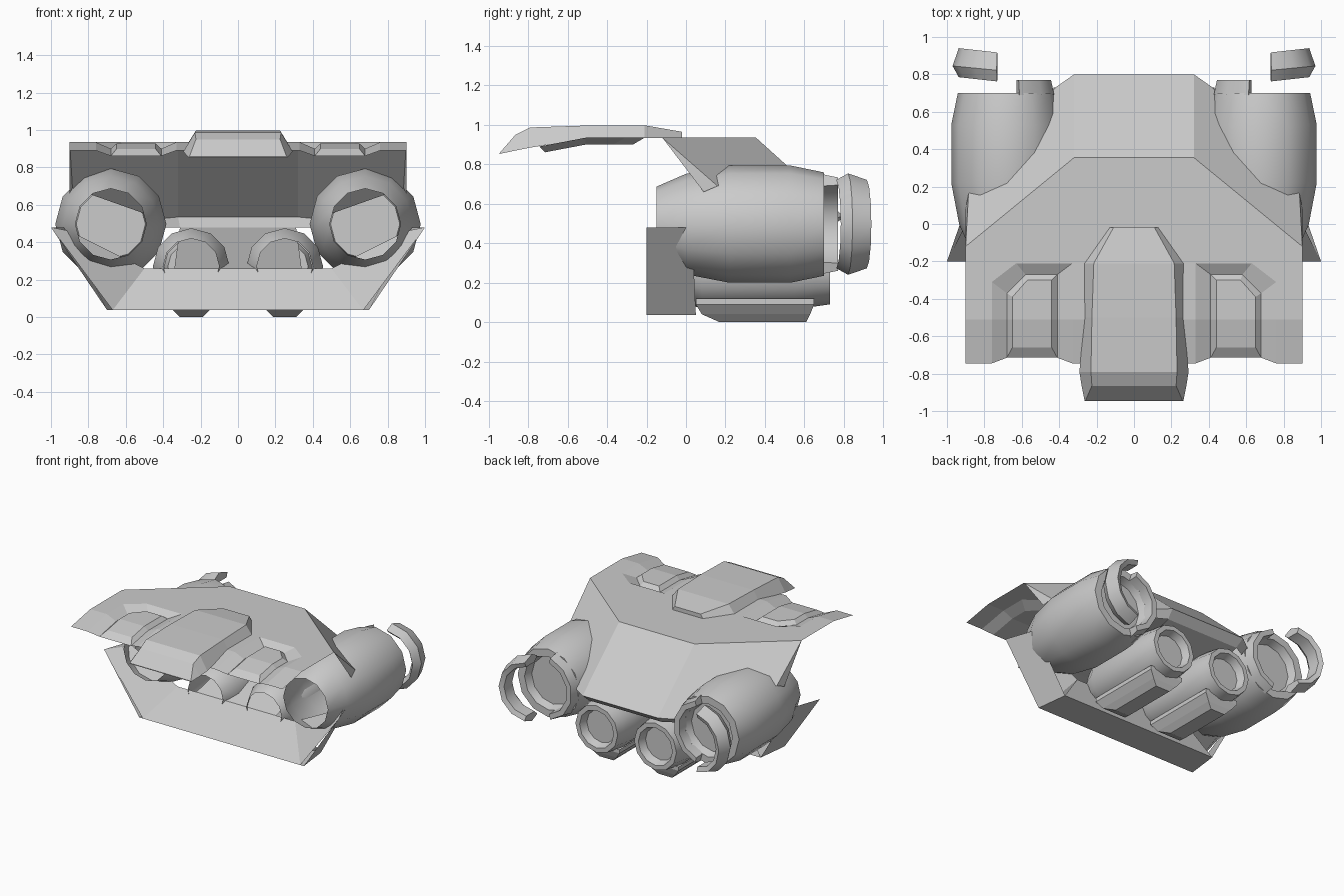
import bpy, bmesh, math
from mathutils import Vector

if "Cube" in bpy.data.objects:
    bpy.data.objects.remove(bpy.data.objects["Cube"])


def finish(name, bm, mirror=True, smooth=False):
    bmesh.ops.remove_doubles(bm, verts=bm.verts, dist=0.001)
    bmesh.ops.recalc_face_normals(bm, faces=bm.faces)
    me = bpy.data.meshes.new(name)
    bm.to_mesh(me)
    bm.free()
    ob = bpy.data.objects.new(name, me)
    bpy.context.collection.objects.link(ob)
    if mirror:
        mod = ob.modifiers.new("mirror", 'MIRROR')
        mod.use_clip = True
    if smooth:
        bpy.ops.object.select_all(action='DESELECT')
        ob.select_set(True)
        bpy.context.view_layer.objects.active = ob
        bpy.ops.object.shade_smooth_by_angle(angle=math.radians(33))
    return ob


def face(bm, pts):
    return bm.faces.new([bm.verts.new(p) for p in pts])


def bridge(bm, a, b, closed=False):
    n = len(a)
    for i in range(n if closed else n - 1):
        j = (i + 1) % n
        face(bm, [a[i], a[j], b[j], b[i]])


def at(pts, z):
    return [(x, y, z) for x, y in pts]


def droop(bm):
    """Fold the nose of the deck downwards ahead of y = -0.51."""
    bmesh.ops.remove_doubles(bm, verts=bm.verts, dist=0.001)
    bmesh.ops.bisect_plane(bm, geom=bm.verts[:] + bm.edges[:] + bm.faces[:],
                           plane_co=(0, -0.51, 0), plane_no=(0, 1, 0))
    for v in bm.verts:
        v.co.z -= max(0, -0.51 - v.co.y) * 0.19


def revolve(name, profile, cx, cz, a0=0, a1=360, steps=12, closed=False,
            cap=False, shift=0.0):
    """Sweep (y, radius) points around a y-axis; 0 degrees is outboard."""
    bm = bmesh.new()
    full = a1 - a0 == 360
    rings = []
    for i in range(steps + 1):
        a = math.radians(a0 + (a1 - a0) * i / steps)
        rings.append([(cx + r * math.cos(a), y + shift * math.cos(a),
                       cz + r * math.sin(a)) for y, r in profile])
    for a, b in zip(rings, rings[1:]):
        bridge(bm, a, b, closed)
    if cap:
        face(bm, [r[-1] for r in rings[:-1]])
    if closed and not full:
        face(bm, rings[0])
        face(bm, rings[-1])
    return finish(name, bm, smooth=True)


# Upper deck with sunken channels
Z = 0.935
rim = [(.33, -.745), (.33, -.21), (.63, -.21), (.76, -.31), (.76, -.745)]
floor = [(.41, -.715), (.41, -.27), (.58, -.27), (.68, -.37), (.68, -.715)]
bm = bmesh.new()
face(bm, at([(0, -.745), rim[0], rim[1], (0, -.21)], Z))
face(bm, at([rim[4], (.9, -.745), (.9, -.31), rim[3]], Z))
face(bm, at([rim[3], (.9, -.31), (.9, -.12), (.32, .355), (0, .355),
             (0, -.21), rim[1], rim[2]], Z))
bridge(bm, at(rim, Z), at(floor, Z - .035))
face(bm, at(floor, Z - .035))
droop(bm)
# Sloping rear panels, side lip and rear lip
tail, corner, side = (.32, .8, .535), (.42, .73, .525), (.885, .16, .69)
face(bm, [(0, .355, Z), (.32, .355, Z), tail, (0, .8, .535)])
face(bm, [(.32, .355, Z), (.9, -.12, Z), side, corner, tail])
face(bm, [(.9, -.12, Z), side, (.9, .09, .66)])
bridge(bm, [(0, .8, .535), tail, corner],
       [(0, .74, .48), (.31, .74, .48), (.40, .69, .48)])
finish("upper_deck", bm)

# Raised pods in the channels
pod = [(.44, -.66), (.44, -.30), (.57, -.30), (.65, -.39), (.65, -.66)]
bm = bmesh.new()
bridge(bm, at(floor, Z - .035), at(pod, Z - .008), True)
face(bm, at(pod, Z - .008))
droop(bm)
finish("deck_pod", bm)

# Central canopy: sections of y, top half width, top z, base half width, base z
secs = [(-.02, .11, .965, .13, .935), (-.21, .215, .998, .265, .933),
        (-.5, .225, .997, .265, .932), (-.79, .23, .987, .292, .885),
        (-.865, .225, .95, .28, .87), (-.945, .26, .858, .264, .853)]
bm = bmesh.new()
loops = [[(-b, y, zb), (-t, y, zt), (t, y, zt), (b, y, zb)]
         for y, t, zt, b, zb in secs]
for a, b in zip(loops, loops[1:]):
    bridge(bm, a, b, True)
face(bm, loops[0])
face(bm, loops[-1])
finish("canopy", bm, mirror=False)

# Lower bumper: flared skirt, sloped inner wall and belly floor
bm = bmesh.new()
front = [(0, -.2, .037), (.7, -.2, .037), (1, -.2, .48)]
back = [(0, .05, .037), (.67, .05, .037), (.92, .03, .48)]
bridge(bm, front, back)
face(bm, [(0, -.2, .037), (.67, -.2, .037), (.5, -.02, .26), (0, -.02, .26)])
face(bm, [(0, .05, .037), (.67, .05, .037), (.5, -.02, .26), (0, -.02, .26)])
face(bm, [(.67, -.2, .037), (1, -.2, .48), (.9, -.0, .46), (.5, -.02, .26)])
face(bm, [(0, -.02, .26), (.34, -.02, .26), (.31, .74, .48), (0, .74, .48)])
finish("bumper", bm)

# Large outboard nacelles with open fronts and recessed exhausts
revolve("nacelle", [(-.15, .19), (0, .255), (.22, .297), (.53, .297),
                    (.70, .262), (.70, .205), (.64, .185)], .68, .497, cap=True)
revolve("nacelle_rim", [(.69, .262), (.77, .245), (.77, .205), (.69, .2)],
        .68, .497, 105, 255, 5, closed=True)
revolve("thrust_collar", [(.76, .225), (.82, .258), (.915, .225), (.90, .19),
                          (.80, .19)], .712, .497, -85, 85, 6, closed=True,
        shift=.025)

# Small inboard engines
revolve("inner_engine", [(-.04, .15), (.08, .205), (.55, .205), (.66, .19),
                         (.73, .18), (.73, .145), (.67, .125)],
        .25, .27, cap=True)

# Chamfered belly plates under the inboard engines
bm = bmesh.new()
upper = [(.11, .05), (.39, .05), (.39, .65), (.11, .65)]
lower = [(.19, .17), (.31, .17), (.31, .61), (.19, .61)]
bridge(bm, at(upper, .12), at([(x, y) for x, y in upper], .09), True)
bridge(bm, at(upper, .09), at([(.15, .08), (.35, .08), (.35, .63), (.15, .63)], .04), True)
bridge(bm, at([(.15, .08), (.35, .08), (.35, .63), (.15, .63)], .04), at(lower, .0), True)
face(bm, at(lower, .0))
finish("belly_plate", bm)
